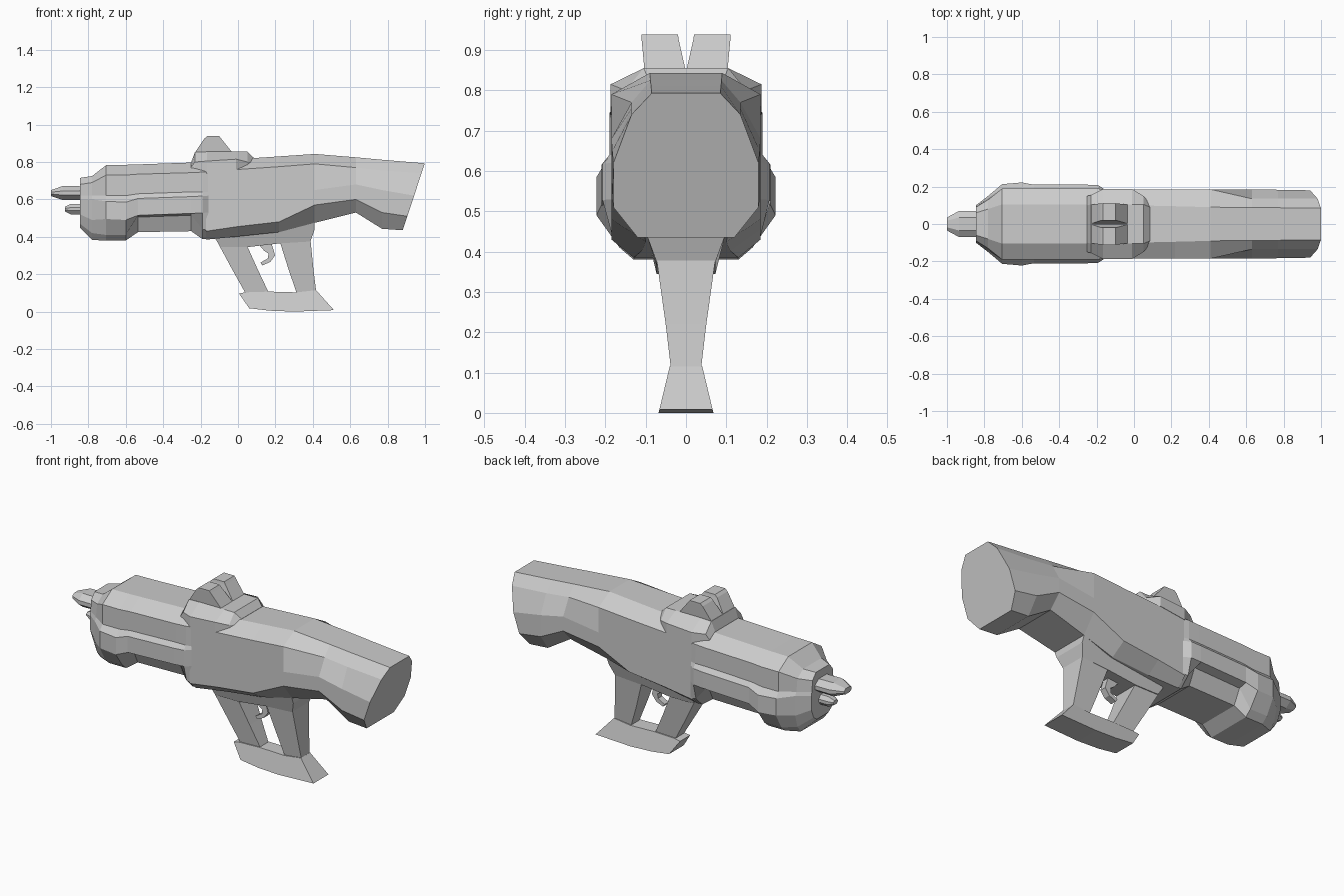
import bpy, bmesh


def finish(name, bm):
    bmesh.ops.recalc_face_normals(bm, faces=bm.faces)
    mesh = bpy.data.meshes.new(name)
    bm.to_mesh(mesh)
    bm.free()
    ob = bpy.data.objects.new(name, mesh)
    bpy.context.collection.objects.link(ob)
    return ob


def skin(name, rings):
    """Join rings of equal point count with faces and cap both ends."""
    bm = bmesh.new()
    vs = [[bm.verts.new(p) for p in r] for r in rings]
    n = len(vs[0])
    for a, b in zip(vs, vs[1:]):
        for i in range(n):
            j = (i + 1) % n
            bm.faces.new((a[i], a[j], b[j], b[i]))
    bm.faces.new(vs[0])
    bm.faces.new(vs[-1])
    return finish(name, bm)


def hull(name, sections):
    """Loft along x; each section is (x, half outline from top to bottom, slant)."""
    rings = []
    for x, half, *slant in sections:
        s = slant[0] if slant else 0
        zb = half[-1][1]
        full = half + [(-y, z) for y, z in reversed(half)]
        rings.append([(x + s * (z - zb), y, z) for y, z in full])
    return skin(name, rings)


def plate(name, outline, width):
    """Side outline in x,z given a half-width that depends on height."""
    return skin(name, [[(x, s * width(z), z) for x, z in outline] for s in (-1, 1)])


# Receiver and slanted stock
hull("receiver_and_stock", [
    (-.17, [(.10, .80), (.185, .75), (.185, .60), (.185, .43), (.13, .385)]),
    (.0, [(.10, .815), (.185, .76), (.185, .61), (.185, .455), (.11, .402)]),
    (.22, [(.095, .83), (.185, .775), (.185, .63), (.185, .48), (.10, .425)]),
    (.41, [(.09, .843), (.185, .79), (.185, .65), (.185, .57), (.11, .475)]),
    (.63, [(.088, .825), (.135, .77), (.185, .68), (.185, .60), (.12, .53)]),
    (.77, [(.087, .812), (.135, .755), (.183, .65), (.183, .53), (.12, .443)]),
    (.88, [(.085, .793), (.135, .74), (.18, .62), (.18, .51), (.12, .435)], .333),
])

# Front shroud with side bulges and stepped underside
hull("front_shroud", [
    (-.845, [(.06, .715), (.09, .68), (.095, .62), (.10, .60), (.10, .52), (.08, .47), (.05, .45)]),
    (-.78, [(.08, .725), (.13, .69), (.14, .62), (.15, .60), (.15, .49), (.13, .42), (.10, .383)]),
    (-.705, [(.105, .783), (.19, .73), (.19, .62), (.213, .59), (.213, .495), (.165, .41), (.13, .38)]),
    (-.60, [(.105, .785), (.19, .73), (.19, .62), (.222, .585), (.222, .49), (.165, .41), (.13, .38)]),
    (-.535, [(.105, .787), (.19, .735), (.19, .63), (.21, .605), (.21, .515), (.16, .505), (.12, .425)]),
    (-.25, [(.105, .797), (.19, .743), (.19, .64), (.21, .615), (.21, .525), (.16, .515), (.12, .43)]),
    (-.19, [(.105, .799), (.189, .746), (.19, .64), (.207, .618), (.207, .528), (.183, .44), (.13, .388)]),
    (-.155, [(.10, .799), (.184, .748), (.184, .64), (.184, .62), (.184, .53), (.184, .434), (.13, .388)]),
])

# Muzzle tips
for name, zc, pts in (
    ("upper_muzzle", .634, [(-1.0, .035, .016), (-.935, .07, .038), (-.83, .07, .036)]),
    ("lower_muzzle", .548, [(-.925, .02, .012), (-.895, .035, .028), (-.83, .035, .028)]),
):
    hull(name, [(x, [(w * .5, zc + h), (w, zc + h * .3), (w, zc - h * .3), (w * .5, zc - h)])
                for x, w, h in pts])

# Raised saddle under the sight
hull("sight_saddle", [
    (-.25, [(.10, .80), (.15, .773), (.15, .70)]),
    (-.23, [(.105, .853), (.155, .80), (.155, .70)]),
    (-.165, [(.105, .855), (.187, .805), (.187, .74)]),
    (-.01, [(.105, .855), (.187, .815), (.187, .76)]),
    (.05, [(.105, .855), (.15, .80), (.15, .74)]),
    (.085, [(.09, .822), (.11, .80), (.11, .74)]),
])

# Pair of sight prongs with a V-shaped gap
for side, s in (("left", 1), ("right", -1)):
    skin("sight_prong_" + side, [
        [(x0, s * y0, z), (x1, s * y0, z), (x1, s * y1, z), (x0, s * y1, z)]
        for z, x0, x1, y0, y1 in ((.85, -.23, -.03, .001, .103),
                                  (.925, -.18, -.09, .018, .11),
                                  (.938, -.165, -.10, .02, .111))])


# Skeleton grip
def grip_width(z):
    return .035 + max(0, z - .11) * .14


plate("grip_mount", [(-.12, .387), (-.09, .345), (.05, .345), (.225, .365), (.387, .375),
                     (.41, .44), (.41, .50), (-.12, .43)], lambda z: .073 + max(0, z - .38) * .4)
plate("front_strut", [(-.12, .39), (-.028, .22), (.045, .09), (.17, .09), (.108, .22), (.045, .36)],
      grip_width)
plate("rear_strut", [(.222, .38), (.272, .22), (.317, .09), (.42, .09), (.404, .22), (.387, .39)],
      grip_width)
plate("grip_base", [(.005, .097), (.06, .018), (.17, .005), (.30, 0), (.513, .008), (.417, .115),
                    (.315, .103), (.165, .107), (.04, .103)], lambda z: .068 - .24 * z)

# Hooked trigger
plate("trigger", [(.11, .36), (.14, .325), (.163, .31), (.16, .285), (.12, .262), (.13, .247),
                  (.172, .265), (.198, .30), (.19, .33), (.18, .36)], lambda z: .018)
